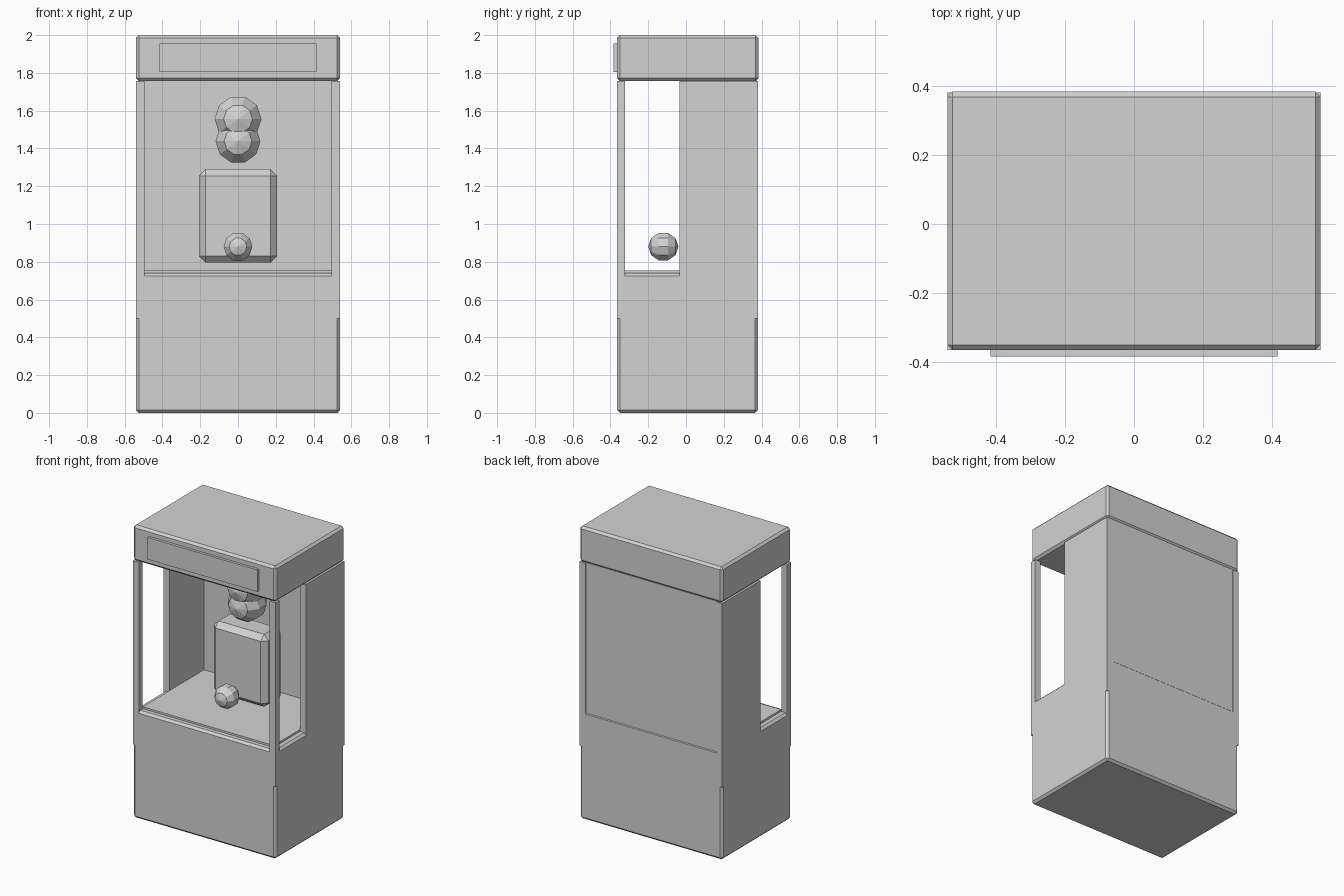
import bpy
import bmesh
import math
from mathutils import Matrix

if "Cube" in bpy.data.objects:
    bpy.data.objects.remove(bpy.data.objects["Cube"])

grey = bpy.data.materials.new("light_grey")
grey.diffuse_color = (0.65, 0.65, 0.65, 1.0)
grey.use_nodes = True
grey.node_tree.nodes["Principled BSDF"].inputs["Base Color"].default_value = grey.diffuse_color


def finish(name, bm):
    mesh = bpy.data.meshes.new(name)
    bm.to_mesh(mesh)
    bm.free()
    mesh.materials.append(grey)
    obj = bpy.data.objects.new(name, mesh)
    bpy.context.collection.objects.link(obj)
    return obj


def box(name, x, y, z, chamfer=0.0):
    """Box from (min, max) ranges, with optional flat chamfers."""
    bm = bmesh.new()
    bmesh.ops.create_cube(bm, size=1)
    for v in bm.verts:
        for i, (lo, hi) in enumerate((x, y, z)):
            v.co[i] = lo if v.co[i] < 0 else hi
    if chamfer:
        bmesh.ops.bevel(bm, geom=bm.edges[:], offset=chamfer,
                        segments=1, affect='EDGES')
    return finish(name, bm)


def ball(name, center, radius):
    """Faceted ball with its poles facing front and back."""
    bm = bmesh.new()
    bmesh.ops.create_uvsphere(bm, u_segments=10, v_segments=5, radius=radius)
    turn = Matrix.Rotation(math.radians(90), 4, 'X') @ Matrix.Rotation(math.radians(90), 4, 'Z')
    bmesh.ops.transform(bm, verts=bm.verts, matrix=Matrix.Translation(center) @ turn)
    return finish(name, bm)


# Cabinet base and header
box("cabinet_base", (-0.54, 0.54), (-0.365, 0.38), (0, 0.74), 0.015)
box("header", (-0.54, 0.54), (-0.365, 0.383), (1.757, 2.0), 0.015)
box("sign_plate", (-0.415, 0.415), (-0.383, -0.36), (1.805, 1.955))

# Display compartment
box("display_floor", (-0.495, 0.495), (-0.322, 0.345), (0.73, 0.753))
box("back_panel", (-0.5, 0.5), (0.34, 0.375), (0.73, 1.76))
for side, s in (("left", -1), ("right", 1)):
    x = sorted((s * 0.495, s * 0.54))
    box(side + "_front_post", x, (-0.365, -0.322), (0.5, 1.757))
    box(side + "_side_wall", x, (-0.035, 0.38), (0.5, 1.757))

# Figure inside with the ball in front of it
box("figure_torso", (-0.207, 0.207), (0.0, 0.2), (0.795, 1.29), 0.035)
ball("figure_head", (0, 0.1, 1.439), 0.125)
ball("figure_headpiece", (0, 0.1, 1.556), 0.13)
ball("crystal_ball", (0, -0.12, 0.88), 0.08)
